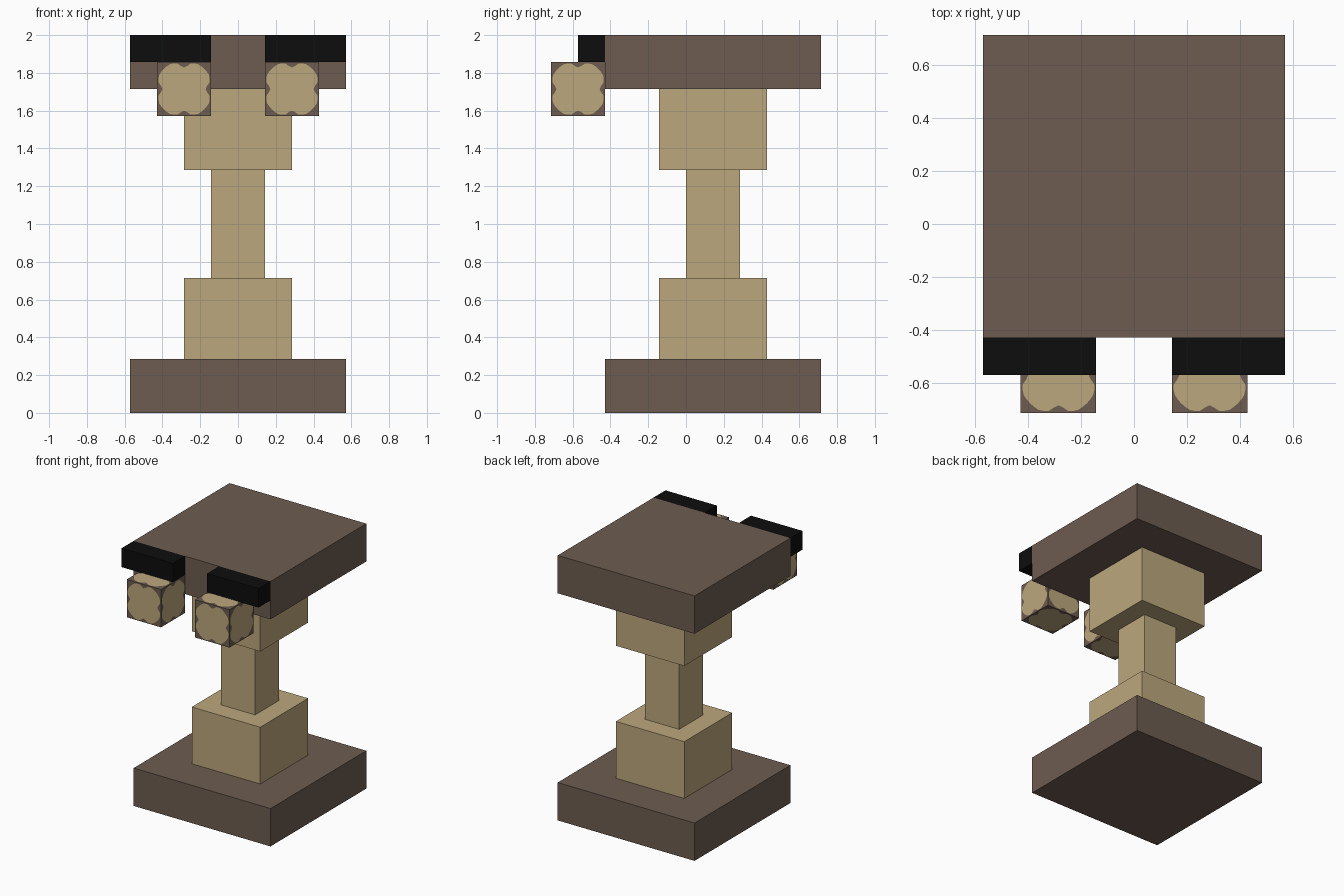
import bpy, bmesh, math
from mathutils import Vector

if "Cube" in bpy.data.objects:
    bpy.data.objects.remove(bpy.data.objects["Cube"])

U = 1 / 7  # block unit


def material(name, color):
    m = bpy.data.materials.new(name)
    m.diffuse_color = (*color, 1)
    m.use_nodes = True
    m.node_tree.nodes["Principled BSDF"].inputs["Base Color"].default_value = m.diffuse_color
    return m


BROWN = material("dark_brown", (0.153, 0.107, 0.082))
TAN = material("tan", (0.503, 0.387, 0.205))
BLACK = material("black", (0.004, 0.004, 0.004))


def finish(name, bm, mat):
    mesh = bpy.data.meshes.new(name)
    bm.to_mesh(mesh)
    bm.free()
    mesh.materials.append(mat)
    ob = bpy.data.objects.new(name, mesh)
    bpy.context.collection.objects.link(ob)
    return ob


def box(name, lo, hi, mat):
    """Box between two corners given in block units."""
    lo, hi = Vector(lo) * U, Vector(hi) * U
    bm = bmesh.new()
    bmesh.ops.create_cube(bm, size=1)
    bmesh.ops.scale(bm, vec=hi - lo, verts=bm.verts)
    bmesh.ops.translate(bm, vec=(lo + hi) / 2, verts=bm.verts)
    return finish(name, bm, mat)


def spot_radius(a):
    """Round spot, flattened along the cube edges, with a small notch at each edge middle."""
    c, s = abs(math.cos(a)), abs(math.sin(a))
    r = min(0.95 / max(c, s), 1.06)
    off = abs((a + math.pi / 4) % (math.pi / 2) - math.pi / 4)
    return 0.8 if off < 0.1 else 0.86 if off < 0.17 else r


def spots(name, center):
    """One thin spot on each of the six faces of a cube."""
    bm = bmesh.new()
    for axis in range(3):
        for sign in (-1, 1):
            n = Vector((0, 0, 0))
            n[axis] = sign
            u = Vector((0, 0, 0))
            u[(axis + 1) % 3] = 1
            v = n.cross(u)
            ring = []
            for i in range(48):
                a = 2 * math.pi * i / 48
                r = spot_radius(a) * U
                ring.append(bm.verts.new(Vector(center) * U + n * (U + 0.002)
                                         + u * r * math.cos(a) + v * r * math.sin(a)))
            bm.faces.new(ring)
    return finish(name, bm, TAN)


# Pedestal and platform
box("base_slab", (-4, -3, 0), (4, 5, 2), BROWN)
box("lower_block", (-2, -1, 2), (2, 3, 5), TAN)
box("column", (-1, 0, 5), (1, 2, 9), TAN)
box("upper_block", (-2, -1, 9), (2, 3, 12), TAN)
box("top_slab", (-4, -3, 12), (4, 5, 14), BROWN)

# Black brackets with hanging spotted cubes
for side, s in (("left", -1), ("right", 1)):
    x0, x1 = sorted((s * 1, s * 4))
    box(side + "_bracket", (x0, -4, 13), (x1, -3, 14), BLACK)
    x0, x1 = sorted((s * 1, s * 3))
    box(side + "_cube", (x0, -5, 11), (x1, -3, 13), BROWN)
    spots(side + "_cube_spots", (s * 2, -4, 12))
